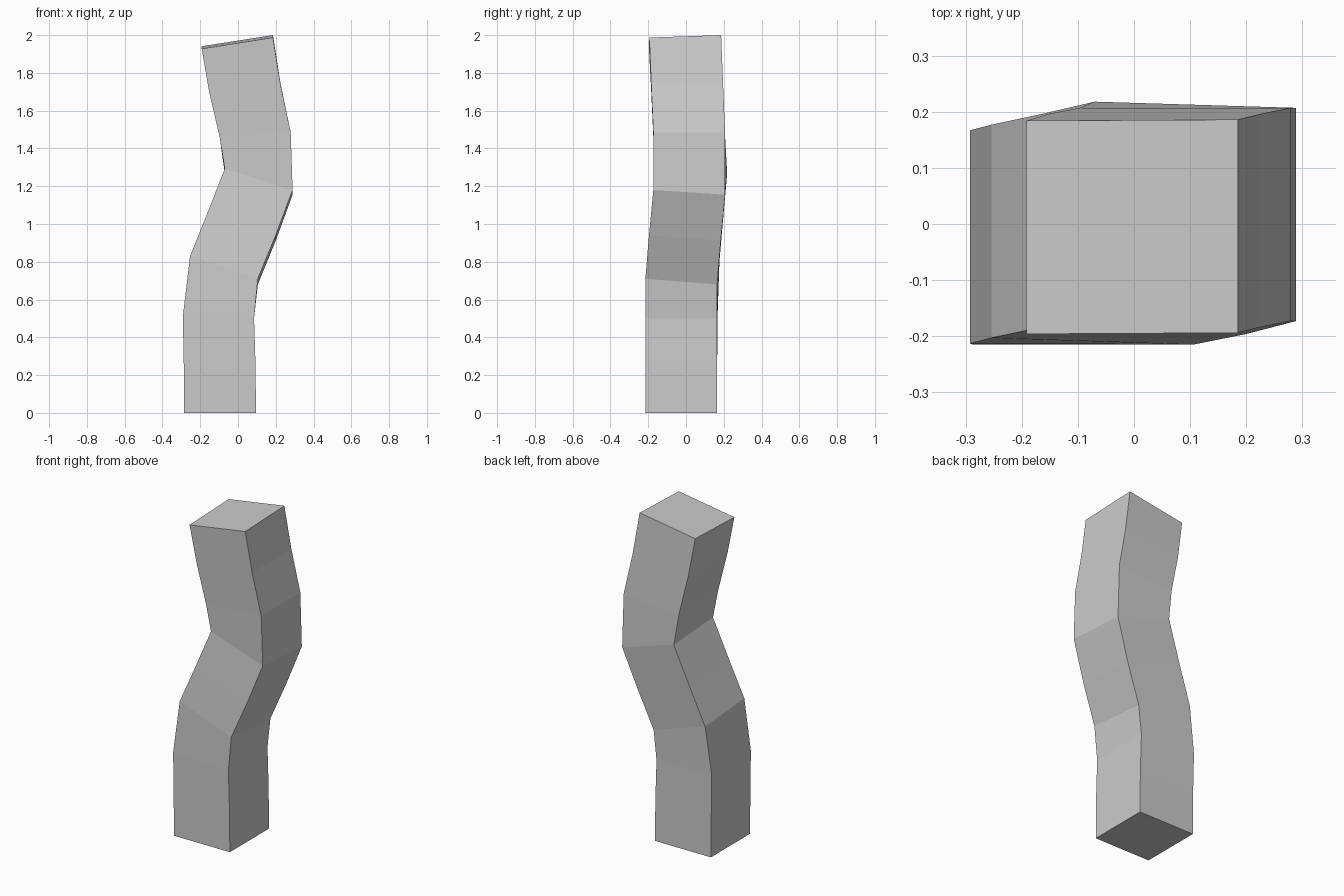
import bpy, bmesh

DEPTH = 0.38

# Cross-sections, bottom to top:
# left x, left z, right x, right z, left front y, right front y, z rise towards the back
sections = [
    (-0.285, 0.00, 0.095, 0.00, -0.215, -0.215, 0.0),
    (-0.287, 0.25, 0.093, 0.25, -0.215, -0.215, 0.0),
    (-0.292, 0.51, 0.085, 0.50, -0.213, -0.215, 0.0),
    (-0.254, 0.83, 0.105, 0.71, -0.203, -0.215, -0.03),
    (-0.165, 1.05, 0.200, 0.94, -0.184, -0.196, -0.028),
    (-0.070, 1.293, 0.289, 1.18, -0.162, -0.173, -0.025),
    (-0.097, 1.46, 0.279, 1.485, -0.173, -0.173, 0.0),
    (-0.153, 1.70, 0.225, 1.74, -0.184, -0.184, 0.005),
    (-0.192, 1.928, 0.185, 1.987, -0.196, -0.194, 0.013),
]

# Bent square column, lofted through the cross-sections
bm = bmesh.new()
rings = []
for lx, lz, rx, rz, ly, ry, rise in sections:
    corners = [(lx, ly, lz), (rx, ry, rz),
               (rx, ry + DEPTH, rz + rise), (lx, ly + DEPTH, lz + rise)]
    rings.append([bm.verts.new(c) for c in corners])

for low, high in zip(rings, rings[1:]):
    for i in range(4):
        j = (i + 1) % 4
        bm.faces.new((low[i], low[j], high[j], high[i]))

# End caps
bm.faces.new(rings[0][::-1])
bm.faces.new(rings[-1])
bmesh.ops.recalc_face_normals(bm, faces=bm.faces)

mesh = bpy.data.meshes.new("bent_column")
bm.to_mesh(mesh)
bm.free()
bpy.context.collection.objects.link(bpy.data.objects.new("bent_column", mesh))
